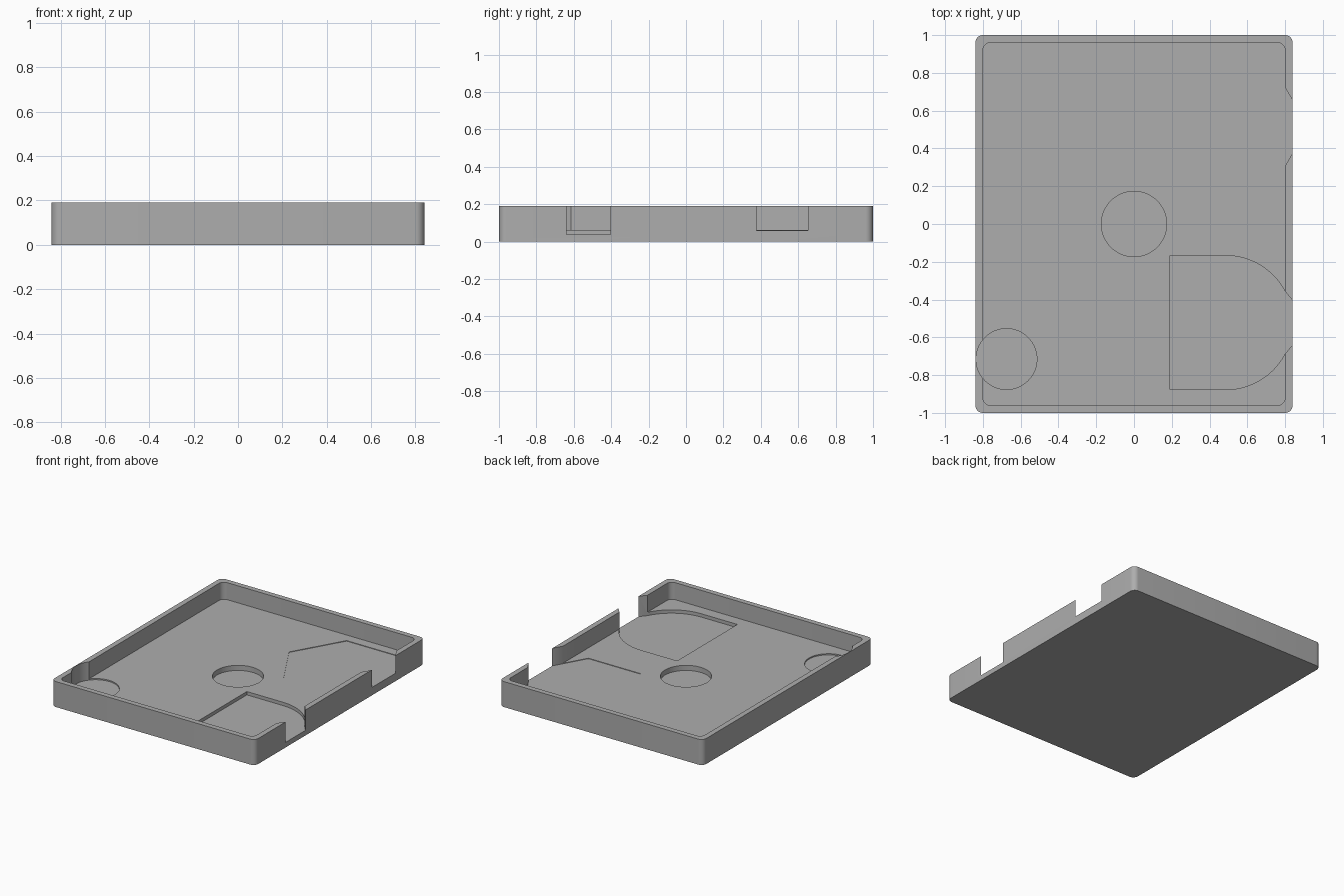
import bpy, bmesh
from math import sin, cos, pi, radians

cube = bpy.data.objects.get("Cube")
if cube:
    bpy.data.objects.remove(cube)

HEIGHT, FLOOR = 0.19, 0.063
ABOVE = 0.3  # top of every cutter

grey = bpy.data.materials.new("plain_grey")
grey.use_nodes = True
colour = (0.42, 0.42, 0.42, 1)
grey.diffuse_color = colour
grey.node_tree.nodes["Principled BSDF"].inputs["Base Color"].default_value = colour


def arc(cx, cy, r, start, end, steps):
    """Points on a circular arc, angles in degrees."""
    angles = [radians(start + (end - start) * i / steps) for i in range(steps + 1)]
    return [(cx + r * cos(a), cy + r * sin(a)) for a in angles]


def circle(cx, cy, r, sides):
    return arc(cx, cy, r, 0, 360, sides)[:-1]


def rounded_rect(hx, hy, r):
    points = []
    for i, (sx, sy) in enumerate([(1, 1), (-1, 1), (-1, -1), (1, -1)]):
        points += arc(sx * (hx - r), sy * (hy - r), r, 90 * i, 90 * i + 90, 8)
    return points


def prism(name, outline, z0, z1):
    """Extrude a flat outline from z0 up to z1."""
    bm = bmesh.new()
    face = bm.faces.new([bm.verts.new((x, y, z0)) for x, y in outline])
    result = bmesh.ops.extrude_face_region(bm, geom=[face])
    top = [v for v in result["geom"] if isinstance(v, bmesh.types.BMVert)]
    bmesh.ops.translate(bm, verts=top, vec=(0, 0, z1 - z0))
    bmesh.ops.recalc_face_normals(bm, faces=bm.faces)
    mesh = bpy.data.meshes.new(name)
    bm.to_mesh(mesh)
    bm.free()
    mesh.materials.append(grey)
    obj = bpy.data.objects.new(name, mesh)
    bpy.context.collection.objects.link(obj)
    return obj


# Solid block with rounded corners
tray = prism("tray", rounded_rect(0.84, 1.0, 0.04), 0, HEIGHT)

# D-shaped pocket whose nose narrows through the side wall
d_y, d_r = -0.522, 0.355
d_outline = [(0.19, d_y - d_r)]
d_outline += arc(0.485, d_y, d_r, -90, -28, 24)
d_outline += [(0.88, d_y - 0.07), (0.88, d_y + 0.07)]
d_outline += arc(0.485, d_y, d_r, 28, 90, 24)
d_outline += [(0.19, d_y + d_r)]

# Pockets: name, outline, bottom height
pockets = [
    ("main_cavity", rounded_rect(0.80, 0.96, 0.04), FLOOR),
    ("hexagon_pocket", circle(0.49, 0.515, 0.43, 6), 0.059),
    ("d_pocket", d_outline, 0.038),
    ("centre_pocket", circle(0, 0, 0.173, 64), 0.025),
    ("corner_pocket", circle(-0.675, -0.715, 0.161, 64), 0.054),
]

# Cut each pocket out of the block
bpy.context.view_layer.objects.active = tray
for name, outline, bottom in pockets:
    cutter = prism(name, outline, bottom, ABOVE)
    cutter.hide_render = True
    mod = tray.modifiers.new(name, "BOOLEAN")
    mod.operation = "DIFFERENCE"
    mod.solver = "EXACT"
    mod.object = cutter
    bpy.ops.object.modifier_apply(modifier=mod.name)
    bpy.data.objects.remove(cutter)

# Smooth the curved walls, keep the edges sharp
bpy.ops.object.select_all(action="DESELECT")
tray.select_set(True)
bpy.ops.object.shade_smooth_by_angle(angle=radians(30))
